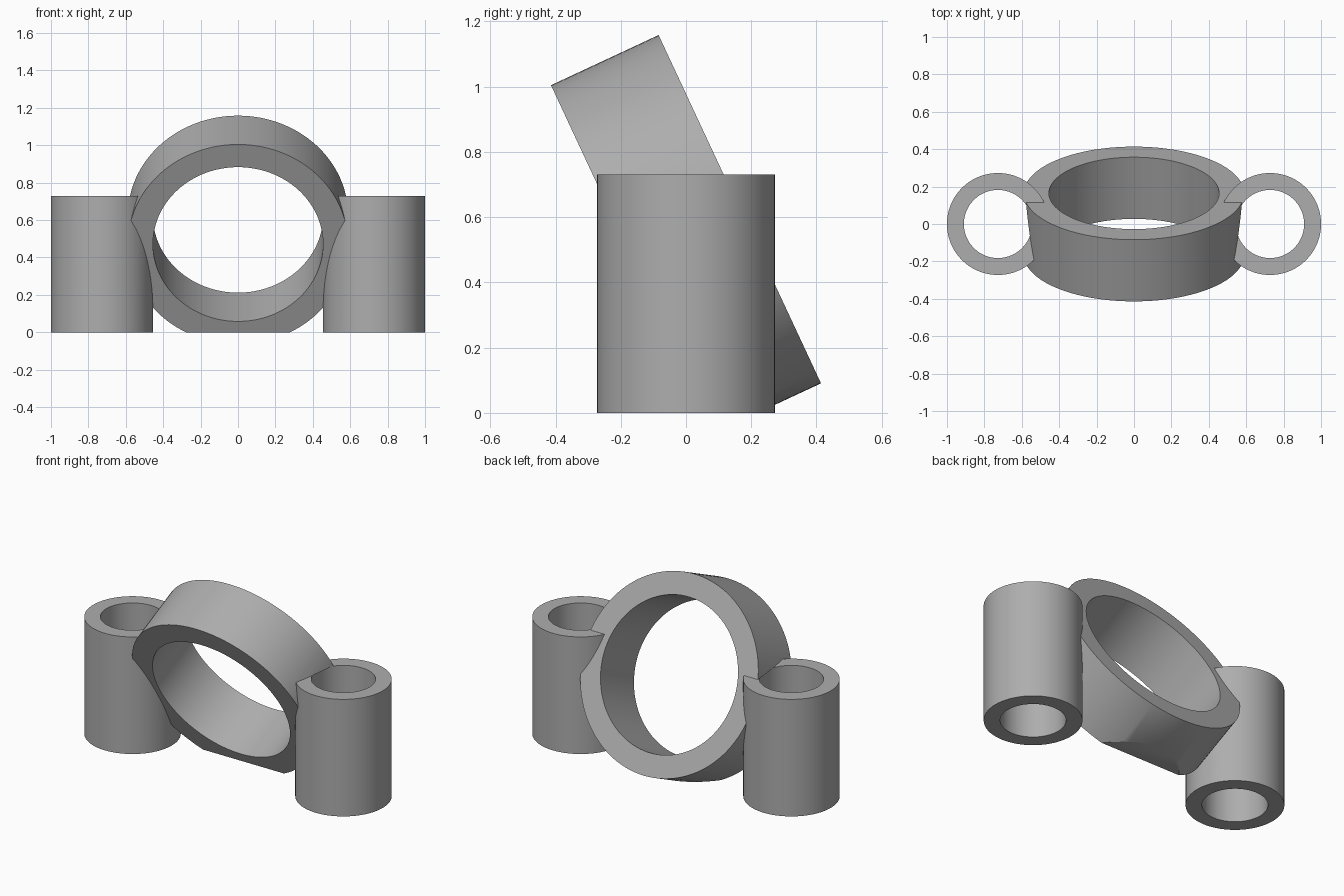
import bpy
import math
from mathutils import Matrix

if "Cube" in bpy.data.objects:
    bpy.data.objects.remove(bpy.data.objects["Cube"], do_unlink=True)

SEGMENTS = 128
TUBE_X, TUBE_R, BORE_R, TUBE_H = 0.7275, 0.2725, 0.182, 0.73
RING_R, RING_HOLE_R, RING_DEPTH, RING_Z = 0.589, 0.455, 0.364, 0.5475
TILT = math.radians(-65)

grey = bpy.data.materials.new("plain grey")
grey.use_nodes = True
colour = (0.42, 0.42, 0.42, 1)
grey.diffuse_color = colour
grey.node_tree.nodes["Principled BSDF"].inputs["Base Color"].default_value = colour


def cylinder(name, radius, depth, location, tilt=0.0):
    bpy.ops.mesh.primitive_cylinder_add(vertices=SEGMENTS, radius=radius, depth=depth)
    obj = bpy.context.object
    obj.name = name
    obj.data.transform(Matrix.Translation(location) @ Matrix.Rotation(tilt, 4, "X"))
    obj.data.materials.append(grey)
    return obj


def boolean(target, tool, operation):
    mod = target.modifiers.new(operation.lower(), "BOOLEAN")
    mod.operation = operation
    mod.solver = "EXACT"
    mod.object = tool
    bpy.context.view_layer.objects.active = target
    bpy.ops.object.modifier_apply(modifier=mod.name)
    bpy.data.objects.remove(tool, do_unlink=True)


# Tilted centre ring, trimmed flat where it meets the ground
frame = cylinder("ring_with_side_tubes", RING_R, RING_DEPTH, (0, 0, RING_Z), TILT)
bpy.ops.mesh.primitive_cube_add(size=2, location=(0, 0, -1))
boolean(frame, bpy.context.object, "DIFFERENCE")

# Upright tubes fused to both sides
for side in (-1, 1):
    tube = cylinder("side_tube", TUBE_R, TUBE_H, (side * TUBE_X, 0, TUBE_H / 2))
    boolean(frame, tube, "UNION")

# Ring opening and tube bores
opening = cylinder("ring_opening", RING_HOLE_R, 1, (0, 0, RING_Z), TILT)
boolean(frame, opening, "DIFFERENCE")
for side in (-1, 1):
    bore = cylinder("tube_bore", BORE_R, TUBE_H + 0.2, (side * TUBE_X, 0, TUBE_H / 2 - 0.1))
    boolean(frame, bore, "DIFFERENCE")

# Smooth curved walls with crisp rims
bpy.ops.object.select_all(action="DESELECT")
frame.select_set(True)
bpy.context.view_layer.objects.active = frame
bpy.ops.object.shade_smooth_by_angle(angle=math.radians(30))
